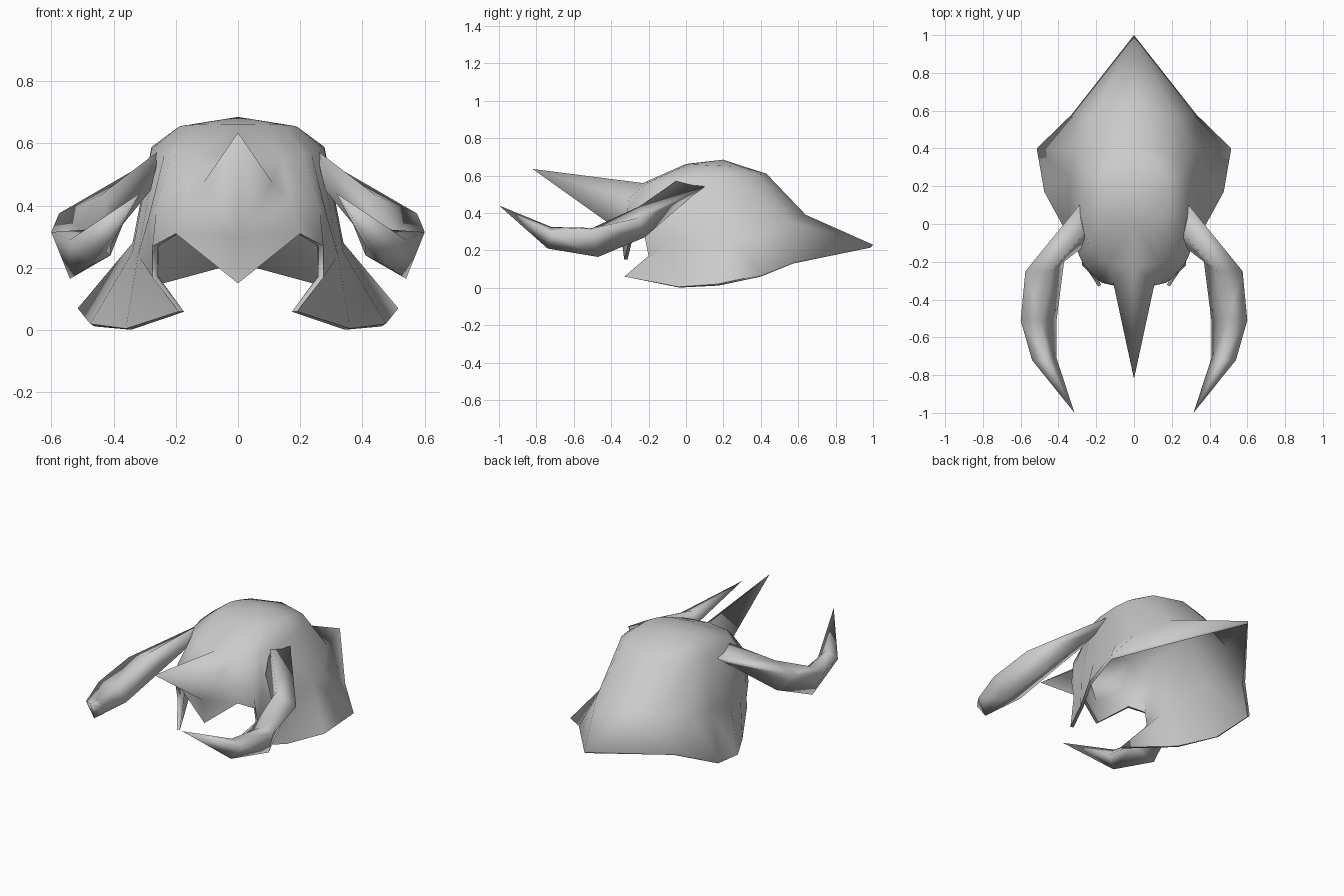
import bpy
import bmesh
from math import sin, cos, radians, copysign

cube = bpy.data.objects.get("Cube")
if cube:
    bpy.data.objects.remove(cube)

metal = bpy.data.materials.new("grey metal")
metal.use_nodes = True
grey = (0.6, 0.6, 0.6, 1)
metal.diffuse_color = grey
metal.node_tree.nodes["Principled BSDF"].inputs["Base Color"].default_value = grey


def make_object(name, bm, smooth_angle, mirror=False, thickness=0):
    """Turn a bmesh into a finished, smoothed object."""
    bmesh.ops.recalc_face_normals(bm, faces=bm.faces)
    mesh = bpy.data.meshes.new(name)
    bm.to_mesh(mesh)
    bm.free()
    obj = bpy.data.objects.new(name, mesh)
    bpy.context.collection.objects.link(obj)
    mesh.materials.append(metal)
    bpy.ops.object.select_all(action='DESELECT')
    obj.select_set(True)
    bpy.context.view_layer.objects.active = obj
    if mirror:
        obj.modifiers.new("mirror", 'MIRROR').use_clip = True
        bpy.ops.object.modifier_apply(modifier="mirror")
    if thickness:
        solid = obj.modifiers.new("thickness", 'SOLIDIFY')
        solid.thickness = thickness
        solid.offset = -1
        bpy.ops.object.modifier_apply(modifier="thickness")
    bpy.ops.object.shade_smooth_by_angle(angle=radians(smooth_angle))


def bridge(bm, ring_a, ring_b, closed=False):
    """Join two equal rows of vertices with quads."""
    count = len(ring_a)
    for i in range(count if closed else count - 1):
        j = (i + 1) % count
        bm.faces.new((ring_a[i], ring_a[j], ring_b[j], ring_b[i]))


def fan(bm, tip, ring, closed=False):
    count = len(ring)
    for i in range(count if closed else count - 1):
        bm.faces.new((tip, ring[i], ring[(i + 1) % count]))


# Helmet shell: half rings from the front round to the back, then the rim
angles = [radians(a) for a in (0, 25, 46, 54, 68, 82, 98, 115, 145, 180)]
wall_heights = (.30, .42, .40, .36, .24, .25, .28, .30, .35, .39)
rim = [(0, -.33, .15), (.20, -.29, .31), (.275, -.22, .27), (.275, -.20, .17),
       (.19, -.33, .06), (.36, -.04, .005), (.475, .17, .02), (.515, .40, .07),
       (.33, .58, .14), (0, 1, .23)]


def boxy(value):
    """Push a sine or cosine outwards for a fuller oval."""
    return copysign(abs(value) ** .82, value) if abs(value) > 1e-6 else 0


def half_ring(width, centre, depth, heights):
    return [(width * boxy(sin(a)), centre - depth * boxy(cos(a)), z)
            for a, z in zip(angles, heights)]


def sloped(front, back):
    return [front + (back - front) * (1 - cos(a)) / 2 for a in angles]


bm = bmesh.new()
rows = [half_ring(.19, .16, .16, sloped(.662, .645)),
        half_ring(.28, .10, .33, sloped(.56, .61)),
        half_ring(.342, .145, .495, wall_heights),
        rim]
rows = [[bm.verts.new(p) for p in row] for row in rows]
crown, brow, wall, edge = rows
fan(bm, bm.verts.new((0, .2, .685)), crown)
bridge(bm, crown, brow)
bridge(bm, brow[1:], wall[1:])
bridge(bm, wall, edge)

# Brow spike: drawn out of the front of the shell
spike_tip = bm.verts.new((0, -.82, .635))
spike_side = bm.verts.new((.11, -.31, .475))
fan(bm, spike_side, (spike_tip, brow[0], brow[1], wall[1], wall[0]), closed=True)
make_object("helmet_shell", bm, 85, mirror=True, thickness=.018)

# Side horns: four-sided sweep, each section is outer, top, inner, bottom
sections = [
    [(.29, .10, .54), (.25, -.04, .58), (.28, -.13, .45), (.29, .02, .48)],
    [(.575, -.25, .375), (.44, -.25, .435), (.37, -.20, .34), (.47, -.22, .27)],
    [(.60, -.51, .315), (.50, -.50, .32), (.41, -.51, .24), (.54, -.47, .165)],
    [(.54, -.72, .29), (.46, -.72, .325), (.41, -.71, .27), (.47, -.74, .21)]]
horn_tip = (.315, -1, .44)
for name, side in (("left_horn", 1), ("right_horn", -1)):
    bm = bmesh.new()
    rings = [[bm.verts.new((side * x, y, z)) for x, y, z in section]
             for section in sections]
    for first, second in zip(rings, rings[1:]):
        bridge(bm, first, second, closed=True)
    x, y, z = horn_tip
    fan(bm, bm.verts.new((side * x, y, z)), rings[-1], closed=True)
    bm.faces.new(rings[0])
    make_object(name, bm, 120)
